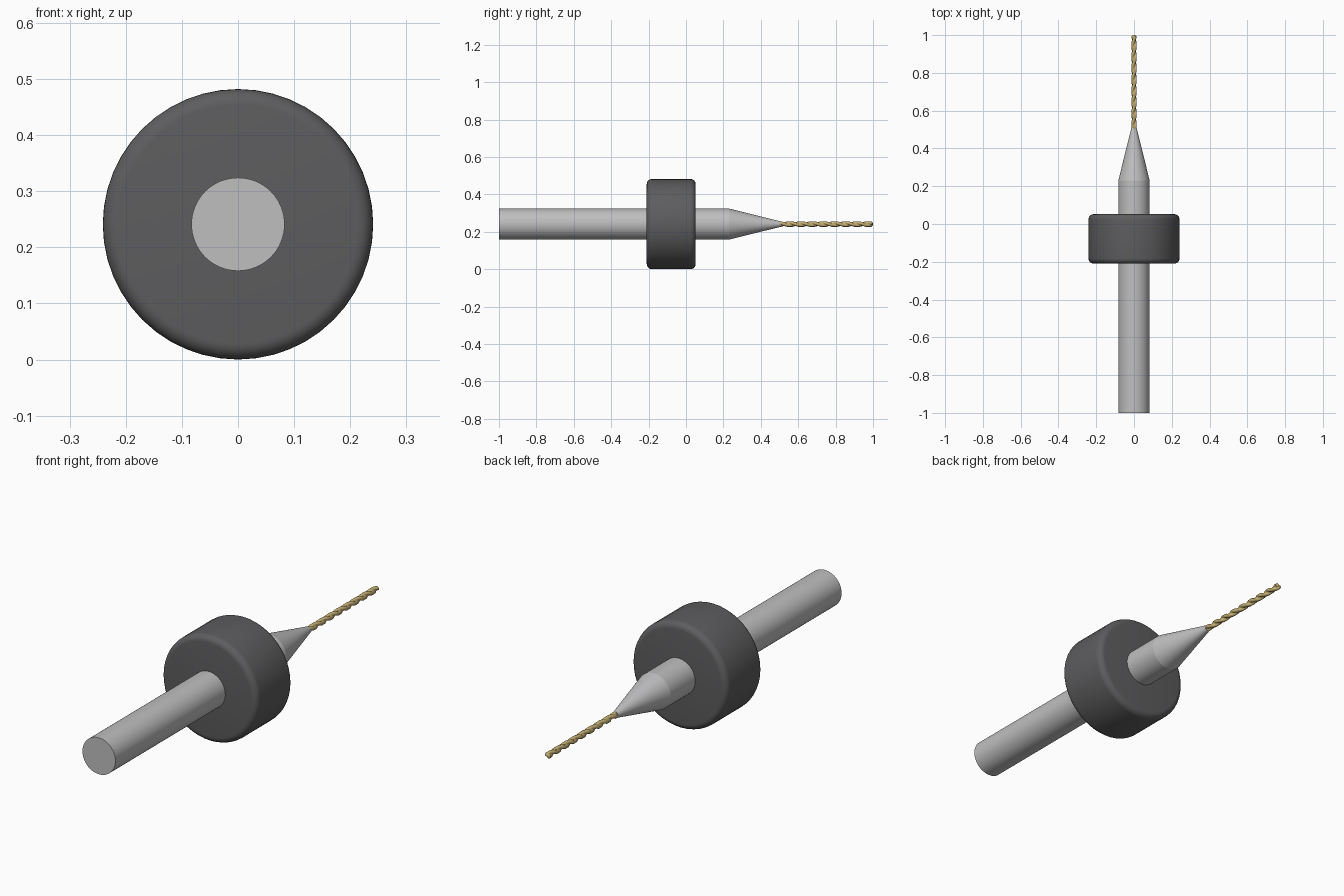
import bpy, bmesh, math

AXIS_Z = 0.241

cube = bpy.data.objects.get("Cube")
if cube:
    bpy.data.objects.remove(cube, do_unlink=True)


def material(name, color):
    m = bpy.data.materials.new(name)
    m.use_nodes = True
    m.diffuse_color = (*color, 1)
    m.node_tree.nodes["Principled BSDF"].inputs["Base Color"].default_value = (*color, 1)
    return m


steel = material("steel grey", (0.52, 0.52, 0.53))
rubber = material("dark grey", (0.11, 0.11, 0.115))
brass = material("pale gold", (0.56, 0.43, 0.17))


def loft(name, stations, sides, mat, radius_at):
    """Skin rings placed along y, closed with end caps."""
    bm = bmesh.new()
    rings = []
    for i, y in enumerate(stations):
        ring = []
        for k in range(sides):
            a = 2 * math.pi * k / sides
            r = radius_at(i, y, a)
            ring.append(bm.verts.new((r * math.cos(a), y, AXIS_Z + r * math.sin(a))))
        rings.append(ring)
    for a, b in zip(rings, rings[1:]):
        for k in range(sides):
            n = (k + 1) % sides
            bm.faces.new((a[k], a[n], b[n], b[k]))
    bm.faces.new(rings[0])
    bm.faces.new(rings[-1])
    bmesh.ops.recalc_face_normals(bm, faces=bm.faces[:])
    mesh = bpy.data.meshes.new(name)
    bm.to_mesh(mesh)
    bm.free()
    mesh.materials.append(mat)
    obj = bpy.data.objects.new(name, mesh)
    bpy.context.collection.objects.link(obj)
    bpy.ops.object.select_all(action='DESELECT')
    obj.select_set(True)
    bpy.context.view_layer.objects.active = obj
    bpy.ops.object.shade_smooth_by_angle(angle=math.radians(40))
    return obj


def lathe(name, profile, sides, mat):
    return loft(name, [p[0] for p in profile], sides, mat,
                lambda i, y, a: profile[i][1])


# Shank and its tapered nose
lathe("shank", [(-1, 0.083), (0.23, 0.083)], 64, steel)
lathe("taper", [(0.23, 0.083), (0.508, 0.014)], 64, steel)

# Depth collar with rounded rims
FRONT, BACK, RADIUS, ROUND = -0.21, 0.052, 0.241, 0.028
arc = [math.pi / 2 * i / 6 for i in range(7)]
rim = [(ROUND * (1 - math.cos(t)), RADIUS - ROUND + ROUND * math.sin(t)) for t in arc]
profile = [(FRONT + d, r) for d, r in rim] + [(BACK - d, r) for d, r in reversed(rim)]
lathe("depth_collar", profile, 48, rubber)

# Twisted two-flute drill
START, END, PITCH, BIT_RADIUS = 0.495, 1.0, 0.12, 0.0145


def flute_radius(i, y, a):
    phase = a + 2 * math.pi * (y - START) / PITCH
    groove = max(0, math.cos(2 * phase) + 0.25) / 1.25
    tip = min(1, 0.35 + (END - y) / 0.008)
    return BIT_RADIUS * (1 - 0.5 * groove) * tip


steps = 160
stations = [START + (END - START) * i / steps for i in range(steps + 1)]
loft("fluted_drill", stations, 32, brass, flute_radius)
